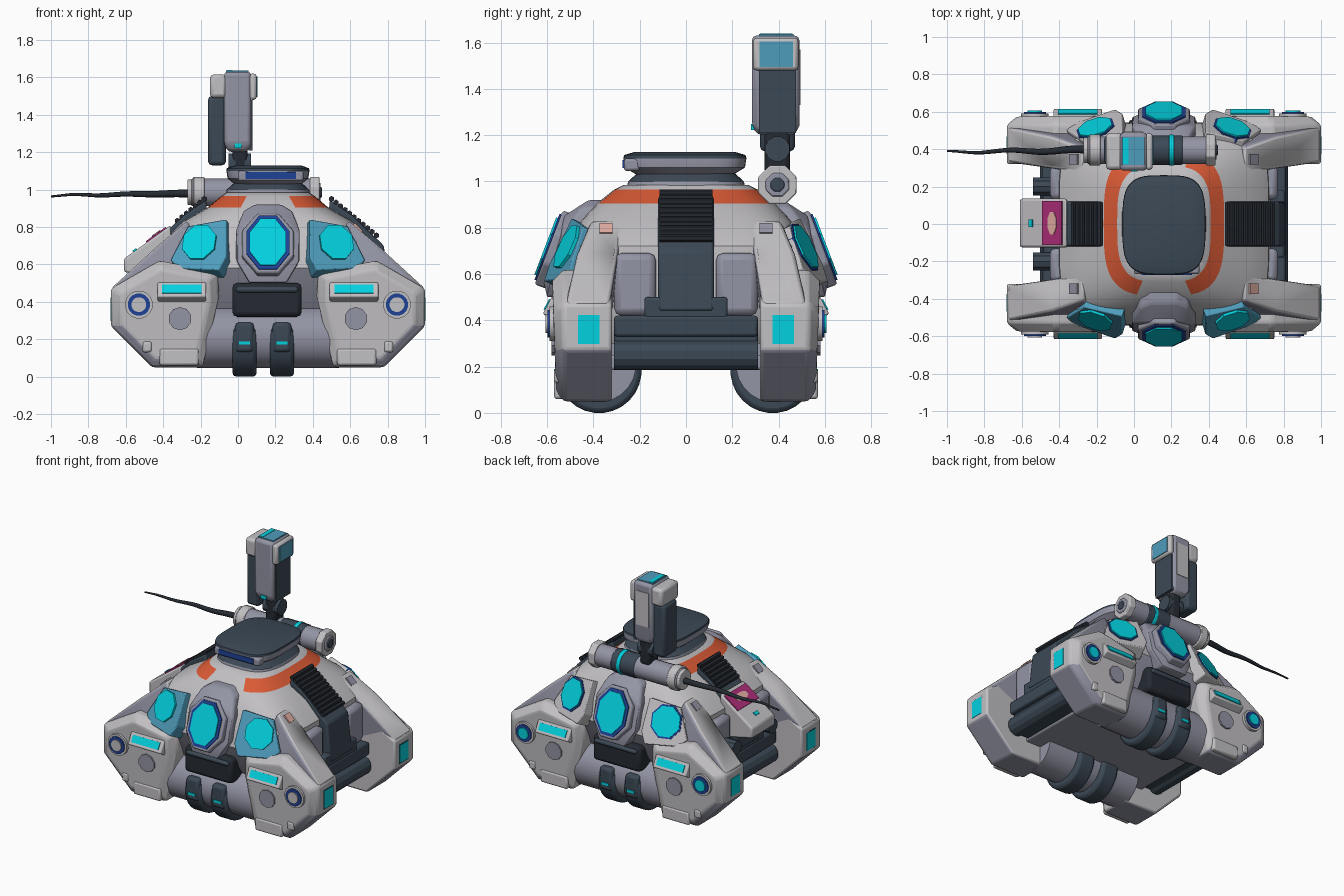
import bpy, bmesh, math
from mathutils import Vector

if "Cube" in bpy.data.objects:
    bpy.data.objects.remove(bpy.data.objects["Cube"])

CX = 0.16  # the body sits off centre because of the long aerial
made = []


def material(name, rgb):
    m = bpy.data.materials.new(name)
    m.use_nodes = True
    col = [(c / 255) ** 2.2 for c in rgb] + [1]
    m.diffuse_color = col
    m.node_tree.nodes["Principled BSDF"].inputs["Base Color"].default_value = col
    return m


LIGHT = material("light grey", (192, 190, 193))
LILAC = material("lilac grey", (146, 147, 163))
SLATE = material("dark slate", (62, 74, 86))
BLACK = material("near black", (42, 47, 54))
ORANGE = material("orange", (216, 90, 56))
CYAN = material("cyan", (10, 208, 222))
BLUE = material("panel blue", (80, 155, 186))
NAVY = material("navy blue", (36, 68, 150))
MAGENTA = material("magenta", (168, 48, 118))
PINK = material("pale pink", (222, 170, 160))


def finish(name, bm, mats, bevel=0.0):
    me = bpy.data.meshes.new(name)
    bm.to_mesh(me)
    bm.free()
    for m in mats:
        me.materials.append(m)
    ob = bpy.data.objects.new(name, me)
    bpy.context.collection.objects.link(ob)
    if bevel:
        mod = ob.modifiers.new("bevel", "BEVEL")
        mod.width = bevel
        mod.segments = 2
    made.append(ob)


def hull(name, points, mat, bevel=0.012, rule=None):
    """Convex block; faces whose normal passes the rule turn lilac."""
    bm = bmesh.new()
    vs = [bm.verts.new((p[0] + CX, p[1], p[2])) for p in points]
    res = bmesh.ops.convex_hull(bm, input=vs)
    loose = set(v for v in res["geom_interior"] + res["geom_unused"]
                if isinstance(v, bmesh.types.BMVert) and not v.link_faces)
    bmesh.ops.delete(bm, geom=list(loose), context="VERTS")
    bmesh.ops.dissolve_limit(bm, angle_limit=0.03, verts=bm.verts, edges=bm.edges)
    bmesh.ops.recalc_face_normals(bm, faces=bm.faces)
    bm.normal_update()
    for f in bm.faces:
        f.material_index = int(bool(rule and rule(f.normal)))
    finish(name, bm, [mat, LILAC] if rule else [mat], bevel)


def box(name, x, y, z, mat, bevel=0.012):
    hull(name, [(a, b, c) for a in x for b in y for c in z], mat, bevel)


def ngon(n, rx, ry=None):
    ry = ry or rx
    return [(rx * math.cos(math.tau * (i + .5) / n), ry * math.sin(math.tau * (i + .5) / n))
            for i in range(n)]


def rect(w, h):
    return [(-w, -h), (w, -h), (w, h), (-w, h)]


def plate(name, loc, normal, outline, depth, mat, bevel=0.0):
    """Extrude an outline backwards from loc, facing along normal."""
    n = Vector(normal).normalized()
    x = Vector((0, 0, 1)).cross(n)
    x = x.normalized() if x.length > 0.01 else Vector((1, 0, 0))
    y = n.cross(x)
    o = Vector(loc) + Vector((CX, 0, 0))
    bm = bmesh.new()
    rows = [[bm.verts.new(o + x * a + y * b - n * d) for a, b in outline] for d in (0, depth)]
    k = len(outline)
    for r in rows:
        bm.faces.new(r)
    for i in range(k):
        j = (i + 1) % k
        bm.faces.new((rows[0][i], rows[0][j], rows[1][j], rows[1][i]))
    bmesh.ops.recalc_face_normals(bm, faces=bm.faces)
    finish(name, bm, [mat], bevel)


def loft(name, rings, mats, rule, cy=0.0, n=48):
    """Stack rounded-rectangle rings (z, half x, half y, squareness)."""
    bm = bmesh.new()

    def se(v, power):
        return math.copysign(abs(v) ** (2 / power), v)
    rows = [[bm.verts.new((CX + hx * se(math.cos(math.tau * i / n), p),
                           cy + hy * se(math.sin(math.tau * i / n), p), z)) for i in range(n)]
            for z, hx, hy, p in rings]
    bm.faces.new(rows[0])
    bm.faces.new(rows[-1])
    for a, b in zip(rows, rows[1:]):
        for i in range(n):
            j = (i + 1) % n
            bm.faces.new((a[i], a[j], b[j], b[i]))
    for f in bm.faces:
        f.material_index = rule(f.calc_center_median())
    bmesh.ops.recalc_face_normals(bm, faces=bm.faces)
    finish(name, bm, mats)


def shell_colour(c):
    if .90 < c.z < .965 and abs(c.x - CX) > .12:
        return 1
    return 2 if c.z < .6 and abs(c.y) > .42 else 0


# Main shell with the painted orange arcs and lilac lower ends
loft("shell", [(.30, .54, .40, 4), (.42, .56, .48, 4), (.58, .57, .54, 5), (.72, .56, .505, 5), (.83, .455, .455, 4.5),
               (.905, .322, .385, 3.4), (.965, .25, .31, 3.4), (.985, .22, .27, 3.4)], [LIGHT, ORANGE, LILAC], shell_colour)

# Underbody
box("underbody", (-.62, .62), (-.31, .31), (.20, .42), SLATE)
box("belly_plate", (-.5, .5), (-.34, .34), (.185, .25), LILAC)
for s in (-1, 1):
    plate("side_bar", (s * .6, .31, .25), (0, 1, 0), ngon(12, .065), .62, SLATE)
    box("side_sill", (s * .56, s * .65), (-.31, .31), (.33, .42), SLATE)
    # Ribbed strip down each flank
    strip = [(.33, .945), (.45, .865), (.62, .70), (.65, .44), (.3, .44)]
    hull("flank_strip", [(s * u, y, z) for u, z in strip for y in (-.12, .12)], SLATE)
    for i in range(11 if s > 0 else 7):
        plate("strip_rib", (s * (.34 + .024 * i), .115, .95 - .0195 * i), (0, 1, 0), ngon(6, .016), .23, BLACK)
    box("strip_foot", (s * .5, s * .645), (-.18, .18), (.40, .5), SLATE)
    for t in (-1, 1):
        box("flank_block", (s * .4, s * .61), (t * .13, t * .31), (.42, .69), LILAC, .03)
        stud = PINK if s > 0 and t < 0 else LILAC
        plate("flank_stud", (s * .485, t * .345, .80), (s * .7, 0, .7), rect(.028, .03), .04, stud)

# Equipment pack on the right flank
pack = [(.52, .81), (.66, .71), (.77, .63), (.77, .56), (.5, .5)]
hull("side_pack", [(-u, y, z) for u, z in pack for y in (-.125, .135)], LIGHT)
facing = (-.58, 0, .81)
plate("pack_panel", (-.60, .005, .762), facing, rect(.118, .065), .03, MAGENTA)
plate("pack_badge", (-.60, .005, .768), facing, ngon(8, .065, .03), .008, PINK)
plate("pack_lamp", (-.715, .005, .68), facing, rect(.02, .012), .02, CYAN)
for t in (-1, 1):
    plate("pack_pipe", (-.70, t * .2, .5), (-1, 0, 0), ngon(10, .05), .2, SLATE)
    box("pack_clamp", (-.6, -.54), (t * .14, t * .25), (.44, .62), BLACK)

# Corner legs
pod = [(.84, .27), (.84, .47), (.58, .62), (.27, .56), (.26, .43), (.34, .25), (.35, .05), (.62, .05)]
for s in (-1, 1):
    for t in (-1, 1):
        n = (0, t, 0)
        pts = [(s * u, t * y, z) for u, z in pod for y in (.32, .53)]
        pts += [(s * (.54 + (u - .54) * .82), t * (.56 + .03 * z), .33 + (z - .33) * .84) for u, z in pod]
        hull("leg_pod", pts, LIGHT, .015, lambda v: v.z < -.3)
        top = [(.84, .47, .33, .52), (.60, .69, .31, .47), (.43, .835, .27, .41), (.3, .5, .3, .5), (.7, .4, .33, .5)]
        hull("leg_shoulder", [(s * u, t * y, z) for u, z, a, b in top for y in (a, b)], LIGHT, .02,
             lambda v: abs(v.y) > .8)
        box("foot_plate", (s * .37, s * .58), (t * .5, t * .57), (.06, .15), LIGHT)
        box("leg_tab", (s * .62, s * .67), (t * .5, t * .57), (.13, .19), LIGHT)
        # Lamps and discs on the pod face
        w = Vector((0, t * .88, .47))
        c = Vector((s * .46, t * .598, .467))
        plate("slot_frame", c, w, rect(.13, .045), .07, LIGHT, .008)
        plate("slot_lamp", c + w * .006, w, rect(.105, .025), .02, CYAN)
        plate("pod_disc", (s * .47, t * .58, .31), n, ngon(10, .062), .02, LILAC)
        for name, r, y, mat in [("collar", .075, .59, LIGHT), ("ring", .06, .598, NAVY),
                                ("lens", .04, .606, LIGHT if t < 0 else CYAN)]:
            plate("eye_" + name, (s * .69, t * y, .385), n, ngon(16, r), .05, mat)
        plate("end_frame", (s * .838, t * .42, .36), (s, 0, 0), rect(.068, .085), .04, LIGHT, .008)
        plate("end_rim", (s * .84, t * .42, .36), (s, 0, 0), rect(.054, .069), .02, BLACK)
        plate("end_lamp", (s * .843, t * .42, .36), (s, 0, 0), rect(.047, .062), .02, CYAN)

        # Angled window beside the nose
        w = Vector((s * .28, t * .86, .42)).normalized()
        c = Vector((s * .365, t * .51, .715))
        m = -s * t
        shape = [(m * a, b) for a, b in [(-.16, -.08), (-.13, .14), (.08, .1), (.15, -.1), (.1, -.15), (-.13, -.16)]]
        plate("window_panel", c, w, shape, .1, BLUE if t < 0 else LIGHT, .006)
        if t > 0:
            plate("window_rim", c + w * .006, w, ngon(8, .108, .118), .03, NAVY)
        plate("window_glass", c + w * .014, w, ngon(8, .098, .106), .03, CYAN)

for t in (-1, 1):
    # Nose with the large window
    nose = [(.07, .42, .92), (.13, .45, .885), (.17, .53, .78), (.17, .57, .62), (.1, .60, .5)]
    pts = [(s * u, t * (y - d), z) for u, y, z in nose for s in (-1, 1) for d in (0, .15)]
    pts += [(s * .07, t * y, z) for s in (-1, 1) for y, z in ((.53, .85), (.615, .57))]
    hull("nose", pts, LILAC, .012)
    w = Vector((0, t, .38)).normalized()
    c = Vector((0, t * .593, .715))
    plate("nose_frame", c, w, ngon(8, .15, .185), .06, LILAC, .01)
    plate("nose_rim", c + w * .008, w, ngon(8, .125, .165), .04, NAVY)
    plate("nose_glass", c + w * .016, w, ngon(8, .106, .143), .04, CYAN)
    # Drive box, axle and wheels
    box("drive_box", (-.19, .18), (t * .3, t * .56), (.32, .5), BLACK, .025)
    box("drive_lip", (-.17, .16), (t * .3, t * .575), (.45, .48), SLATE)
    plate("axle_drum", (.38, t * .38, .21), (1, 0, 0), ngon(24, .165), .76, LILAC)
    for u in (-.19, .01):
        plate("wheel", (u + .13, t * .375, .182), (1, 0, 0), ngon(28, .183), .13, SLATE, .02)
        box("wheel_guard", (u + .015, u + .115), (t * .45, t * .565), (.13, .29), SLATE, .02)
        plate("wheel_lamp", (u + .065, t * .57, .18), (0, t, 0), rect(.03, .009), .02, CYAN)

# Turret neck and hatch
loft("turret_neck", [(.96, .23, .26, 3), (1.0, .22, .25, 3), (1.045, .17, .2, 3)], [SLATE, LILAC],
     lambda c: int(c.z < 1.0))
loft("hatch", [(1.03, .18, .21, 3), (1.06, .216, .26, 3.6), (1.10, .222, .266, 3.6), (1.114, .22, .262, 3.6),
               (1.128, .18, .215, 3.6)], [LILAC, SLATE], lambda c: int(c.z > 1.106), cy=-.005)
box("hatch_visor", (-.16, .19), (-.268, -.2), (1.045, 1.1), LILAC)
plate("visor_slot", (.015, -.274, 1.075), (0, -1, 0), rect(.135, .018), .01, NAVY)

# Launcher tube lying behind the hatch
by, bz = .395, .985
tube = [("tube", .27, .68, .075, LILAC), ("tube_sleeve", .10, .18, .08, SLATE), ("tube_stripe", .055, .03, .084, CYAN),
        ("muzzle", .275, .05, .09, LIGHT), ("muzzle_core", .282, .05, .055, LILAC), ("muzzle_hub", .288, .05, .032, SLATE),
        ("rear_collar", -.34, .06, .085, LIGHT), ("rear_ring", -.375, .03, .055, NAVY), ("rear_cap", -.40, .03, .07, LIGHT)]
for name, x, length, r, mat in tube:
    plate(name, (x, by, bz), (1, 0, 0), ngon(8 if "muzzle" in name else 16, r), length, mat, .006)

# Upright launcher block
box("mast", (-.19, -.11), (.34, .45), (1.03, 1.24), BLACK, .02)
plate("mast_joint", (-.09, by, 1.14), (1, 0, 0), ngon(12, .055), .12, SLATE)
hull("launcher", [(x, y, z) for x in (-.235, -.09) for y in (.285, .49) for z in (1.24, 1.63)]
     + [(x, y, 1.2) for x in (-.21, -.11) for y in (.31, .47)], LILAC, .02)
box("launcher_back", (-.32, -.225), (.32, .47), (1.13, 1.5), SLATE, .02)
plate("launcher_side", (-.083, .395, 1.345), (1, 0, 0), rect(.08, .135), .02, SLATE)
box("right_cap", (-.31, -.22), (.29, .485), (1.49, 1.615), LIGHT, .02)
box("left_cap", (-.10, -.06), (.29, .485), (1.48, 1.62), LIGHT, .015)
plate("cap_window", (-.055, .39, 1.55), (1, 0, 0), rect(.073, .055), .01, BLUE)
plate("top_window", (-.165, .39, 1.636), (0, 0, 1), rect(.06, .075), .01, BLUE)
plate("top_strip", (-.205, .39, 1.639), (0, 0, 1), rect(.015, .07), .01, CYAN)
plate("back_panel", (-.165, .494, 1.45), (0, 1, 0), rect(.05, .12), .01, LIGHT)
plate("front_lamp", (-.16, .281, 1.235), (0, -1, 0), rect(.02, .012), .03, CYAN)

# Long thin aerial
cu = bpy.data.curves.new("aerial", "CURVE")
cu.dimensions = "3D"
cu.bevel_depth = .022
cu.bevel_resolution = 2
cu.use_fill_caps = True
sp = cu.splines.new("POLY")
sp.points.add(16)
for i, p in enumerate(sp.points):
    t = i / 16
    p.co = (-.23 - .77 * t, by - .01 * t + .006 * math.sin(t * 14), .98 - .012 * t + .005 * t * math.sin(t * 17), 1)
    p.radius = 1 - .75 * t
cu.materials.append(BLACK)
aerial = bpy.data.objects.new("aerial", cu)
bpy.context.collection.objects.link(aerial)

# Smooth rounded parts while keeping edges crisp
bpy.ops.object.select_all(action="DESELECT")
for ob in made:
    ob.select_set(True)
bpy.context.view_layer.objects.active = made[0]
bpy.ops.object.shade_smooth_by_angle(angle=math.radians(28))
